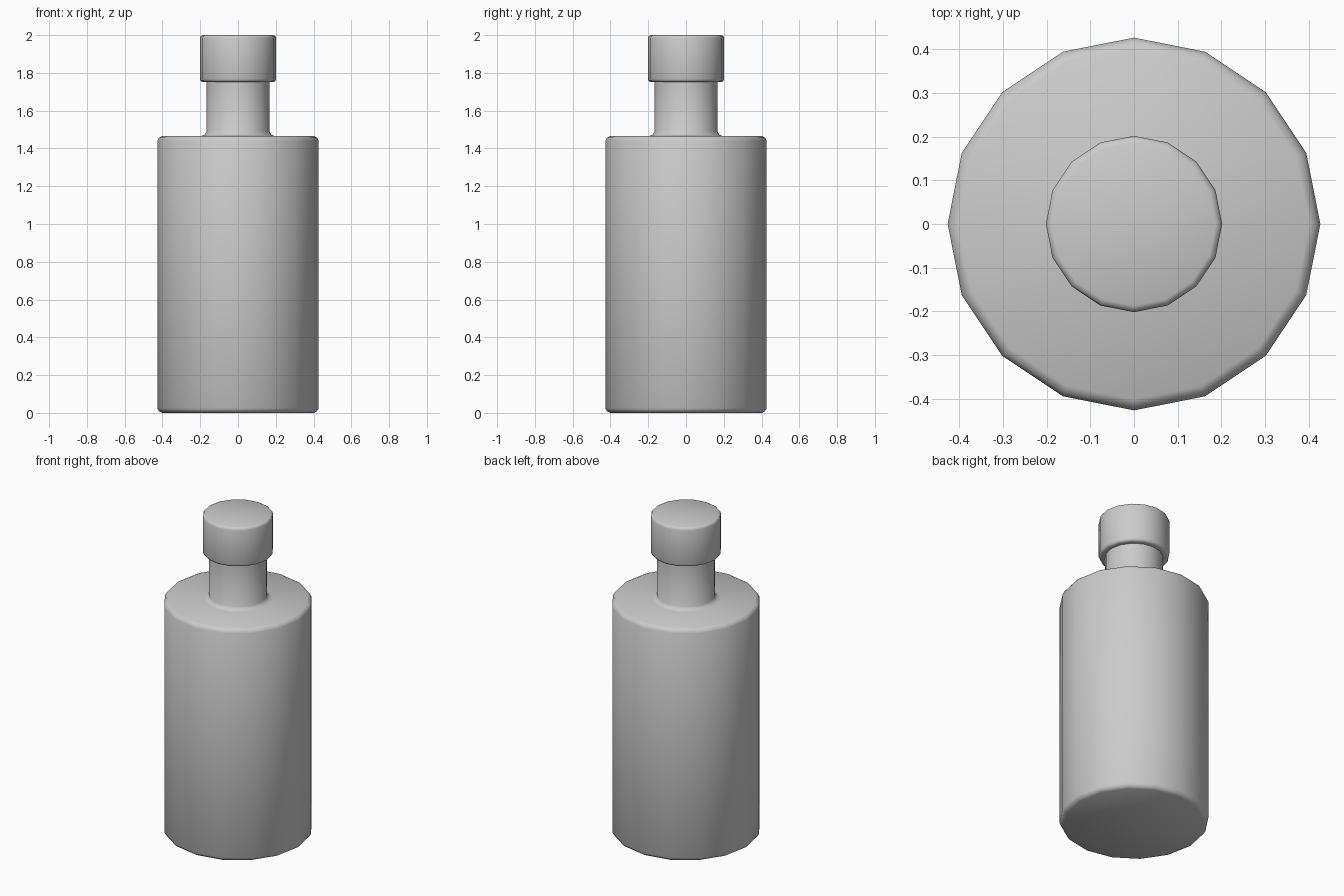
import bpy, bmesh, math

cube = bpy.data.objects.get("Cube")
if cube:
    bpy.data.objects.remove(cube, do_unlink=True)

SIDES = 16

grey = bpy.data.materials.new("plain_grey")
grey.use_nodes = True
colour = (0.6, 0.6, 0.6, 1)
grey.diffuse_color = colour
grey.node_tree.nodes["Principled BSDF"].inputs["Base Color"].default_value = colour


def lathe(name, profile):
    """Spin a (radius, height) profile into a closed, smooth-shaded solid."""
    bm = bmesh.new()
    rings = []
    for r, z in profile:
        rings.append([bm.verts.new((r * math.cos(math.tau * i / SIDES),
                                    r * math.sin(math.tau * i / SIDES), z))
                      for i in range(SIDES)])
    for low, high in zip(rings, rings[1:]):
        for i in range(SIDES):
            j = (i + 1) % SIDES
            bm.faces.new((low[i], low[j], high[j], high[i]))
    bm.faces.new(rings[0][::-1])
    bm.faces.new(rings[-1])
    mesh = bpy.data.meshes.new(name)
    bm.to_mesh(mesh)
    bm.free()
    mesh.materials.append(grey)
    obj = bpy.data.objects.new(name, mesh)
    bpy.context.collection.objects.link(obj)
    bpy.ops.object.select_all(action='DESELECT')
    obj.select_set(True)
    bpy.context.view_layer.objects.active = obj
    bpy.ops.object.shade_smooth_by_angle(angle=math.radians(60))


# Bottle in one piece: bevelled body, flared neck base, neck and bevelled cap
lathe("bottle", [
    (0.402, 0), (0.418, 0.009), (0.427, 0.025),
    (0.427, 1.44), (0.418, 1.457), (0.402, 1.466),
    (0.194, 1.466), (0.177, 1.473), (0.167, 1.488),
    (0.167, 1.752), (0.187, 1.752), (0.198, 1.757), (0.202, 1.768),
    (0.202, 1.984), (0.198, 1.995), (0.187, 2.0),
])
